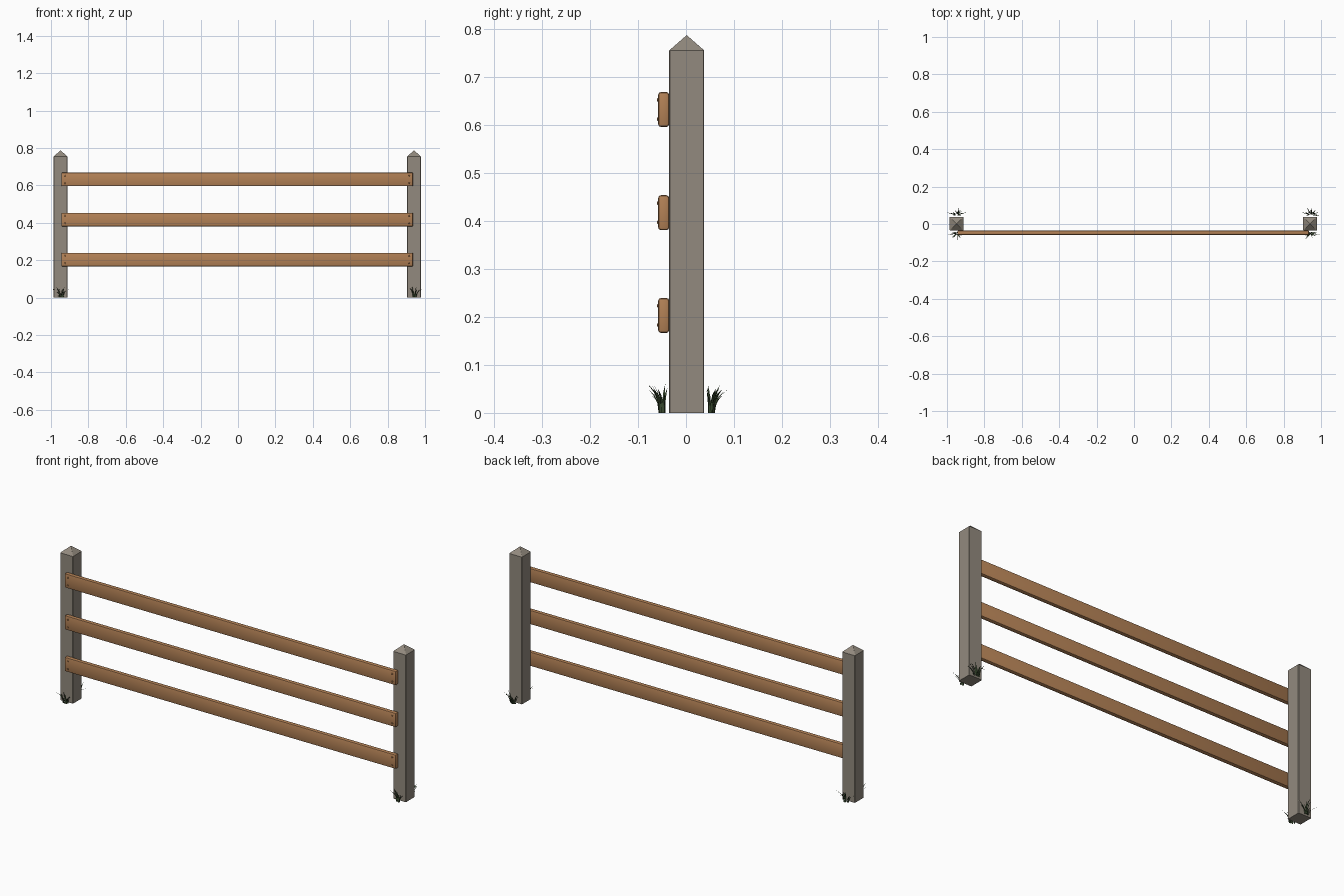
import bpy, bmesh, math, random
from mathutils import Vector

random.seed(4)
cube = bpy.data.objects.get("Cube")
if cube:
    bpy.data.objects.remove(cube, do_unlink=True)


def material(name, color):
    m = bpy.data.materials.new(name)
    m.use_nodes = True
    m.diffuse_color = (*color, 1)
    m.node_tree.nodes["Principled BSDF"].inputs["Base Color"].default_value = (*color, 1)
    return m


STONE = material("weathered grey wood", (0.29, 0.255, 0.21))
WOOD = material("warm brown wood", (0.45, 0.22, 0.092))
NAIL = material("dark iron", (0.06, 0.05, 0.045))
GRASS = material("grass green", (0.05, 0.085, 0.035))


def make_object(name, bm, mat, smooth=None):
    mesh = bpy.data.meshes.new(name)
    bmesh.ops.recalc_face_normals(bm, faces=bm.faces)
    bm.to_mesh(mesh)
    bm.free()
    mesh.materials.append(mat)
    ob = bpy.data.objects.new(name, mesh)
    bpy.context.collection.objects.link(ob)
    if smooth:
        bpy.ops.object.select_all(action='DESELECT')
        ob.select_set(True)
        bpy.context.view_layer.objects.active = ob
        bpy.ops.object.shade_smooth_by_angle(angle=math.radians(smooth))
    return ob


def box(lo, hi):
    bm = bmesh.new()
    bmesh.ops.create_cube(bm, size=1)
    for v in bm.verts:
        v.co = Vector([(a + b) / 2 + c * (b - a) for a, b, c in zip(lo, hi, v.co)])
    return bm


# Square post with slightly eased corners and a pyramid cap
def post(name, x):
    half, shoulder, tip = 0.0365, 0.755, 0.787
    bm = box((x - half, -0.035, 0), (x + half, 0.038, shoulder))
    upright = [e for e in bm.edges if abs(e.verts[0].co.z - e.verts[1].co.z) > 0.1]
    bmesh.ops.bevel(bm, geom=upright, offset=0.002, segments=1, affect='EDGES')
    top = max(bm.faces, key=lambda f: f.calc_center_median().z)
    apex = bmesh.ops.poke(bm, faces=[top])["verts"][0]
    apex.co = (x, 0.0015, tip)
    make_object(name, bm, STONE)


# Rounded plank fixed to the front of the posts
def rail(name, z):
    bm = box((-0.945, -0.058, z - 0.0365), (0.936, -0.035, z + 0.0365))
    bmesh.ops.bevel(bm, geom=bm.edges[:], offset=0.006, segments=2,
                    profile=0.5, affect='EDGES')
    make_object(name, bm, WOOD, 40)


# Small nail heads near the rail ends
def nails(name, x, z):
    bm = bmesh.new()
    for dz in (-0.02, 0.02):
        made = bmesh.ops.create_uvsphere(bm, u_segments=8, v_segments=4, radius=0.004)
        for v in made["verts"]:
            v.co = Vector((x + v.co.x, -0.058 + v.co.y * 0.7, z + dz + v.co.z))
    make_object(name, bm, WOOD, 60)


# Clump of tapered, outward-bending blades; side is -1 in front, 1 behind
def tuft(name, x, y, side):
    bm = bmesh.new()
    count = 13
    for i in range(count):
        angle = math.pi * (i / (count - 1) * 1.3 - 0.15)
        out = Vector((math.cos(angle), side * max(math.sin(angle), -0.25), 0))
        across = Vector((-out.y, out.x, 0))
        reach = random.uniform(0.012, 0.034)
        height = random.uniform(0.035, 0.062)
        if i in (2, count - 3):
            reach, height = 0.046, 0.05
        root = Vector((x, y, 0)) + out * random.uniform(0.003, 0.009)
        root.x += random.uniform(-0.008, 0.008)
        rows = []
        for t in (0, 0.35, 0.7):
            mid = root + out * reach * t * t + Vector((0, 0, height * (1.25 * t - 0.25 * t * t)))
            w = across * 0.0032 * (1 - t * 0.6)
            rows.append((bm.verts.new(mid - w), bm.verts.new(mid + w)))
        tip = bm.verts.new(root + out * reach + Vector((0, 0, height)))
        for a, b in zip(rows, rows[1:]):
            bm.faces.new((a[0], a[1], b[1], b[0]))
        bm.faces.new((rows[-1][0], rows[-1][1], tip))
    make_object(name, bm, GRASS)


for label, x in (("right", -0.949), ("left", 0.941)):
    post(label + "_post", x)
    gx = math.copysign(0.945, x)
    tuft(label + "_front_grass", gx, -0.048, -1)
    tuft(label + "_back_grass", gx, 0.051, 1)

for level, z in (("lower", 0.203), ("middle", 0.417), ("upper", 0.632)):
    rail(level + "_rail", z)
    for label, x in (("right", -0.925), ("left", 0.916)):
        nails(f"{level}_{label}_nails", x, z)
